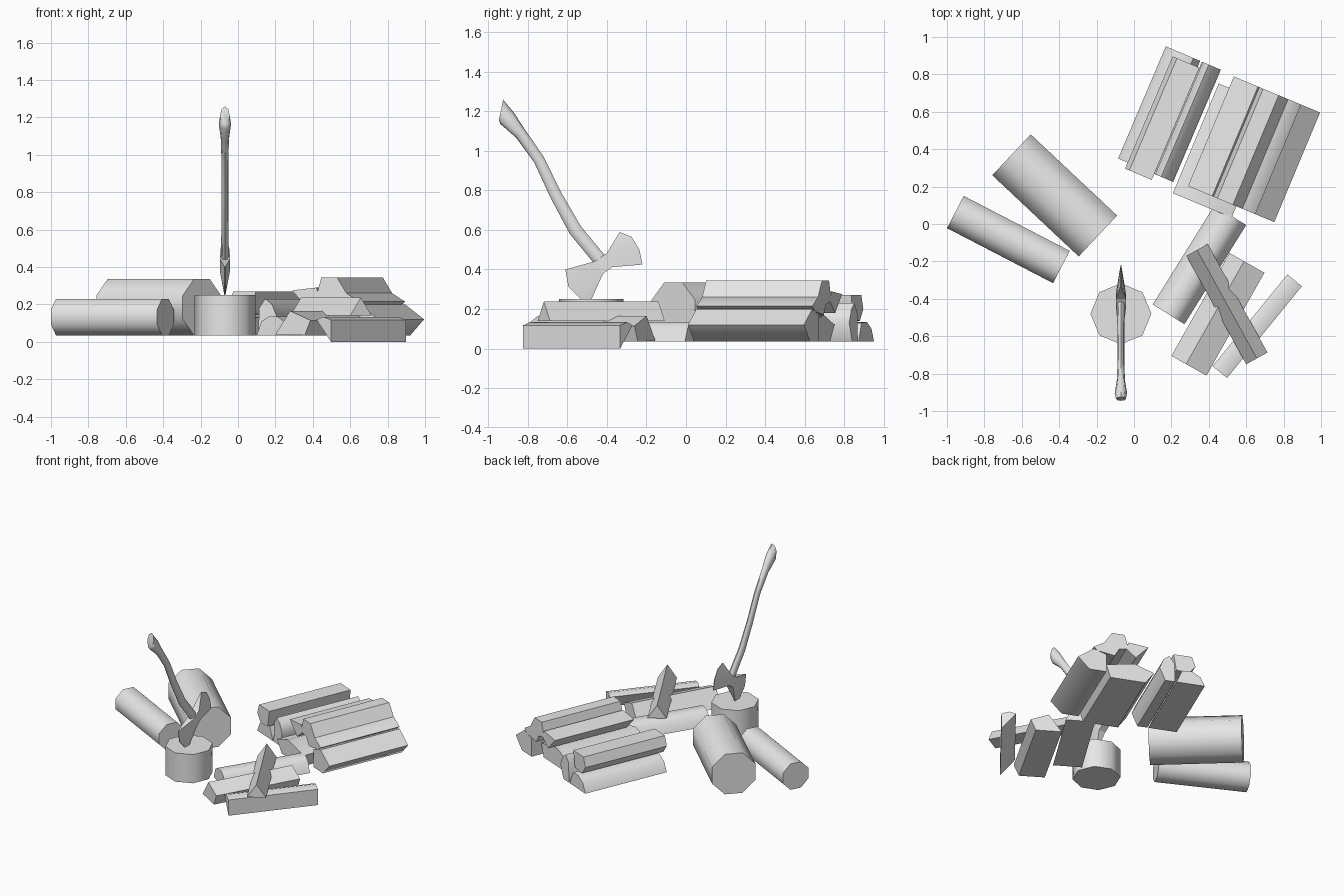
import bpy, bmesh, math
from mathutils import Vector

cube = bpy.data.objects.get("Cube")
if cube:
    bpy.data.objects.remove(cube, do_unlink=True)

GREY = (0.8, 0.8, 0.8, 1)
mat = bpy.data.materials.new("plain_grey")
mat.use_nodes = True
mat.diffuse_color = GREY
bsdf = next(n for n in mat.node_tree.nodes if n.type == 'BSDF_PRINCIPLED')
bsdf.inputs["Base Color"].default_value = GREY


def finish(name, bm, angle):
    bmesh.ops.recalc_face_normals(bm, faces=bm.faces[:])
    me = bpy.data.meshes.new(name)
    bm.to_mesh(me)
    bm.free()
    me.materials.append(mat)
    ob = bpy.data.objects.new(name, me)
    bpy.context.scene.collection.objects.link(ob)
    bpy.ops.object.select_all(action='DESELECT')
    ob.select_set(True)
    bpy.context.view_layer.objects.active = ob
    bpy.ops.object.shade_smooth_by_angle(angle=math.radians(angle))
    return ob


def loft(name, rings, angle=50):
    """Skin equal-sized rings of points and cap both ends."""
    bm = bmesh.new()
    rows = [[bm.verts.new(p) for p in ring] for ring in rings]
    n = len(rows[0])
    for a, b in zip(rows, rows[1:]):
        for i in range(n):
            j = (i + 1) % n
            bm.faces.new((a[i], a[j], b[j], b[i]))
    bm.faces.new(rows[0])
    bm.faces.new(rows[-1])
    return finish(name, bm, angle)


def timber(name, start, end, section, slide=0):
    """Extrude a (sideways, height) section between two ground points."""
    s, e = Vector((*start, 0)), Vector((*end, 0))
    along = (e - s).normalized()
    side = Vector((along.y, -along.x, 0))
    return loft(name, [[o + along * slide + side * q + Vector((0, 0, z))
                        for q, z in section] for o in (s, e)])


def octagon(apothem, base):
    r = apothem / math.cos(math.pi / 8)
    turns = [math.pi * (i + 0.5) / 4 for i in range(8)]
    return [(r * math.cos(t), base + apothem + r * math.sin(t)) for t in turns]


def hull(name, pts):
    bm = bmesh.new()
    for p in pts:
        bm.verts.new(p)
    bmesh.ops.convex_hull(bm, input=bm.verts[:])
    return finish(name, bm, 25)


# Chopping stump and whole logs
FLOOR = 0.035
AXE_X = -0.07
loft("stump", [[(AXE_X + 0.163 * math.cos(i * math.pi / 4),
                 -0.48 + 0.163 * math.sin(i * math.pi / 4), z)
                for i in range(8)] for z in (FLOOR, 0.25)])
timber("large_log", (-0.193, -0.064), (-0.655, 0.37), octagon(0.15, FLOOR))
timber("small_log", (-0.388, -0.23), (-0.955, 0.064), octagon(0.097, FLOOR))

# Scattered split logs at the front
timber("front_half_log", (0.10, -0.43), (0.43, 0.10),
       [(0, FLOOR), (0.03, 0.11), (0.075, 0.135), (0.13, 0.135), (0.17, 0.11), (0.2, FLOOR)])
timber("front_split_log", (0.20, -0.705), (0.51, -0.155),
       [(0, 0.04), (0.09, 0.165), (0.215, 0.115), (0.18, FLOOR)])
timber("front_wedge", (0.42, -0.76), (0.82, -0.27),
       [(0, 0.118), (0.045, 0.134), (0.1, 0.118), (0.1, 0)])
timber("crossing_wedge", (0.60, -0.75), (0.28, -0.17),
       [(0, 0.14), (0.065, 0.237), (0.13, 0.14)])

# Right-hand stack, sections measured from its outer edge
stack = {
    "stack_outer": [(0, 0.12), (-0.08, FLOOR), (-0.2, FLOOR), (-0.2, 0.17), (-0.11, 0.2)],
    "stack_middle": [(-0.11, 0.215), (-0.14, 0.19), (-0.26, 0.17), (-0.3, 0.24), (-0.185, 0.26)],
    "stack_top": [(-0.36, 0.24), (-0.33, 0.345), (-0.24, 0.345), (-0.185, 0.26), (-0.26, 0.22)],
    "stack_inner": [(-0.5, 0.275), (-0.36, 0.29), (-0.34, 0.24), (-0.41, 0.18)],
}
for name, section in stack.items():
    timber(name, (0.75, 0.01), (0.995, 0.596), section)
timber("stack_base", (0.75, 0.01), (0.995, 0.596),
       [(-0.5, FLOOR), (-0.56, 0.12), (-0.42, 0.17), (-0.22, 0.13), (-0.25, FLOOR)], -0.066)

# Back stack, sections measured from its left edge
back = ((-0.085, 0.35), (0.17, 0.95))
timber("back_half_log", *back,
       [(0, FLOOR), (0.03, 0.1), (0.09, 0.135), (0.16, 0.13), (0.2, FLOOR)])
timber("back_top_split", *back,
       [(0.055, 0.2), (0.08, 0.27), (0.21, 0.27), (0.19, 0.15), (0.1, 0.14)], -0.035)
timber("back_right_split", *back,
       [(0.21, FLOOR), (0.215, 0.18), (0.25, 0.23), (0.29, 0.2), (0.32, 0.13), (0.28, FLOOR)])

# Axe handle: y, z, half depth, half width along the curve
path = [(-0.935, 1.207, 0.053, 0.026), (-0.905, 1.165, 0.045, 0.033),
        (-0.836, 1.086, 0.03, 0.022), (-0.743, 0.955, 0.028, 0.018),
        (-0.66, 0.78, 0.03, 0.018), (-0.56, 0.6, 0.034, 0.019),
        (-0.42, 0.43, 0.034, 0.022)]
rings = []
for i, (y, z, deep, wide) in enumerate(path):
    a, b = path[max(i - 1, 0)], path[min(i + 1, len(path) - 1)]
    t = Vector((0, b[0] - a[0], b[1] - a[1])).normalized()
    across = Vector((0, -t.z, t.y))
    if i == 0:
        across = Vector((0, 0.2, 0.98))
    rings.append([Vector((AXE_X + wide * math.cos(k * math.pi / 4), y, z))
                  + across * deep * math.sin(k * math.pi / 4) for k in range(8)])
loft("axe_handle", rings, 60)

# Double-edged axe head: thick waist tapering to two curved edges
waist = [(-0.46, 0.442), (-0.40, 0.483), (-0.372, 0.412), (-0.42, 0.378)]
edges = {"upper_blade": [(-0.335, 0.59), (-0.275, 0.565), (-0.235, 0.5), (-0.22, 0.425)],
         "lower_blade": [(-0.61, 0.4), (-0.595, 0.315), (-0.53, 0.25), (-0.48, 0.245)]}
roots = {"upper_blade": waist[1:3], "lower_blade": (waist[0], waist[3])}


def both_sides(points, half):
    return [(AXE_X + s * half, y, z) for y, z in points for s in (-1, 1)]


hull("axe_eye", both_sides(waist, 0.027))
for name, edge in edges.items():
    hull(name, both_sides(roots[name], 0.027) + both_sides(edge, 0.002))
